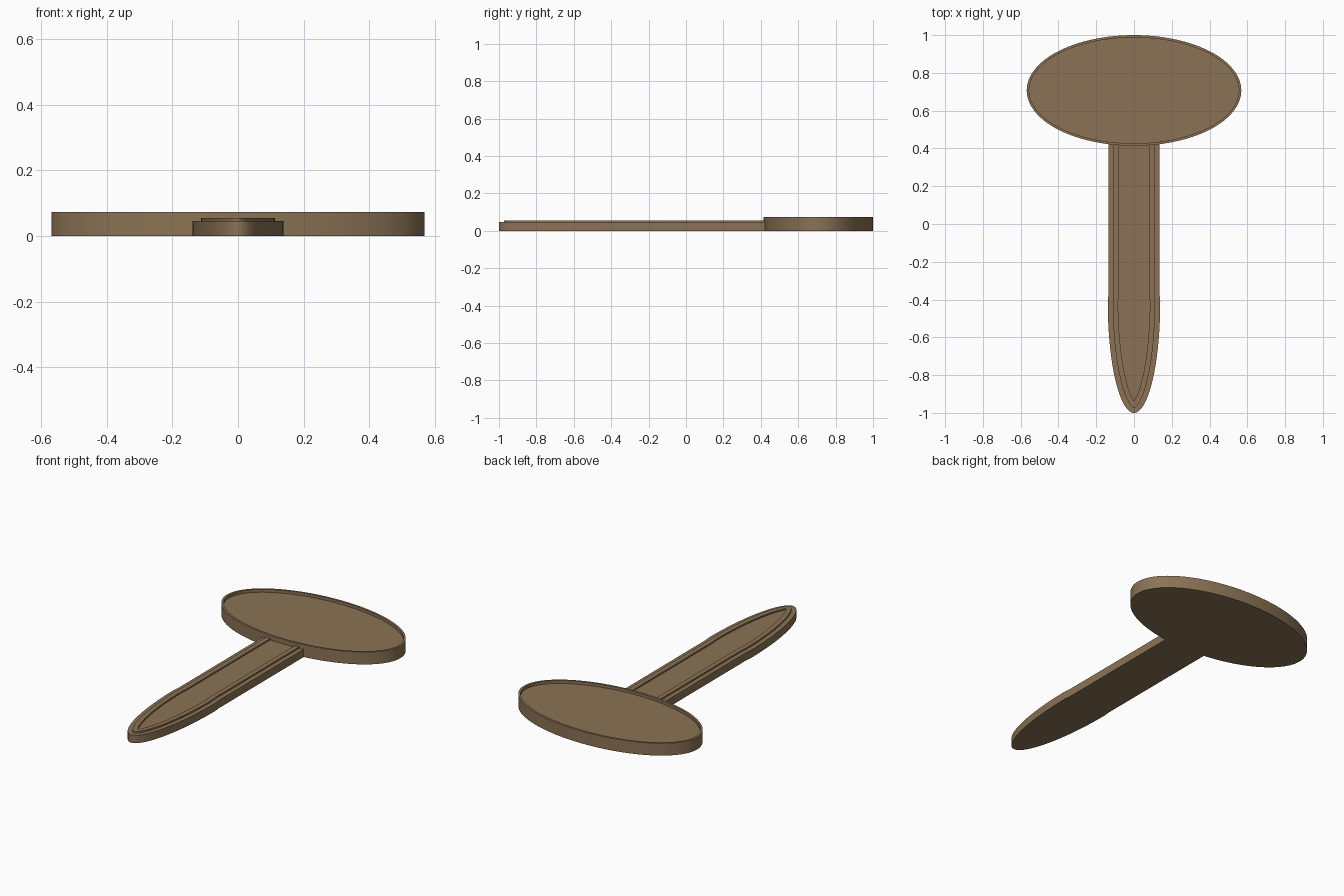
import bpy, bmesh, math

if "Cube" in bpy.data.objects:
    bpy.data.objects.remove(bpy.data.objects["Cube"])

mat = bpy.data.materials.new("tan_brown")
mat.diffuse_color = (0.258, 0.171, 0.091, 1)
mat.use_nodes = True
mat.node_tree.nodes["Principled BSDF"].inputs["Base Color"].default_value = mat.diffuse_color

HEAD_Y, RX, RY = 0.707, 0.568, 0.293      # oval plaque
TIP_Y, TIP_A, HALF_W = -0.41, 0.59, 0.139  # elliptical stake tip


def finish(name, bm):
    bmesh.ops.recalc_face_normals(bm, faces=bm.faces)
    me = bpy.data.meshes.new(name)
    bm.to_mesh(me)
    bm.free()
    me.materials.append(mat)
    ob = bpy.data.objects.new(name, me)
    bpy.context.collection.objects.link(ob)
    bpy.context.view_layer.objects.active = ob
    ob.select_set(True)
    bpy.ops.object.shade_smooth_by_angle(angle=math.radians(30))
    ob.select_set(False)


def loops_solid(name, loops, closed=False):
    """Bridge equal-length loops in order; cap the ends, or join last to first."""
    bm = bmesh.new()
    rings = [[bm.verts.new((x, y, z)) for x, y in pts] for pts, z in loops]
    n = len(rings[0])
    pairs = list(zip(rings, rings[1:]))
    if closed:
        pairs.append((rings[-1], rings[0]))
    else:
        bm.faces.new(rings[0])
        bm.faces.new(rings[-1])
    for a, b in pairs:
        for i in range(n):
            j = (i + 1) % n
            bm.faces.new((a[i], a[j], b[j], b[i]))
    finish(name, bm)


def oval(inset, n=128):
    return [((RX - inset) * math.cos(2 * math.pi * i / n),
             HEAD_Y + (RY - inset) * math.sin(2 * math.pi * i / n)) for i in range(n)]


def stake_outline(inset, end_y, n=40):
    """Blade outline offset inwards; the offset tip sharpens on the centre line."""
    def point(t):
        nx, ny = math.cos(t) / HALF_W, -math.sin(t) / TIP_A
        k = inset / math.hypot(nx, ny)
        return HALF_W * math.cos(t) - nx * k, TIP_Y - TIP_A * math.sin(t) - ny * k
    # find where the offset curve meets the centre line
    lo, hi = 0.0, math.pi / 2
    if point(hi - 0.001)[0] < 0:
        for _ in range(40):
            mid = (lo + hi) / 2
            lo, hi = (mid, hi) if point(mid)[0] > 0 else (lo, mid)
    side = [point(hi * (1 - (1 - i / n) ** 1.5)) for i in range(n)]
    straight = HALF_W - 0.004 - inset
    right = [(straight, end_y), (straight, TIP_Y + 0.04)] + side
    tip = (0.0, point(hi)[1])
    return right + [tip] + [(-x, y) for x, y in reversed(right)]


# Oval plaque with a raised rim around a shallow recess
loops_solid("oval_plaque", [(oval(0), 0), (oval(0), 0.073),
                            (oval(0.013), 0.073), (oval(0.013), 0.056)])

# Flat pointed stake, running into the plaque
body = stake_outline(0, 0.47)
loops_solid("stake", [(body, 0), (body, 0.046)])

# Raised border on the stake
outer, inner = stake_outline(0.027, 0.43), stake_outline(0.055, 0.43)
bm = bmesh.new()
rows = [[bm.verts.new((x, y, z)) for x, y in pts]
        for pts, z in ((outer, 0.045), (outer, 0.055), (inner, 0.055), (inner, 0.045))]
for a, b in zip(rows, rows[1:]):
    for i in range(len(outer) - 1):
        bm.faces.new((a[i], a[i + 1], b[i + 1], b[i]))
finish("stake_border", bm)
